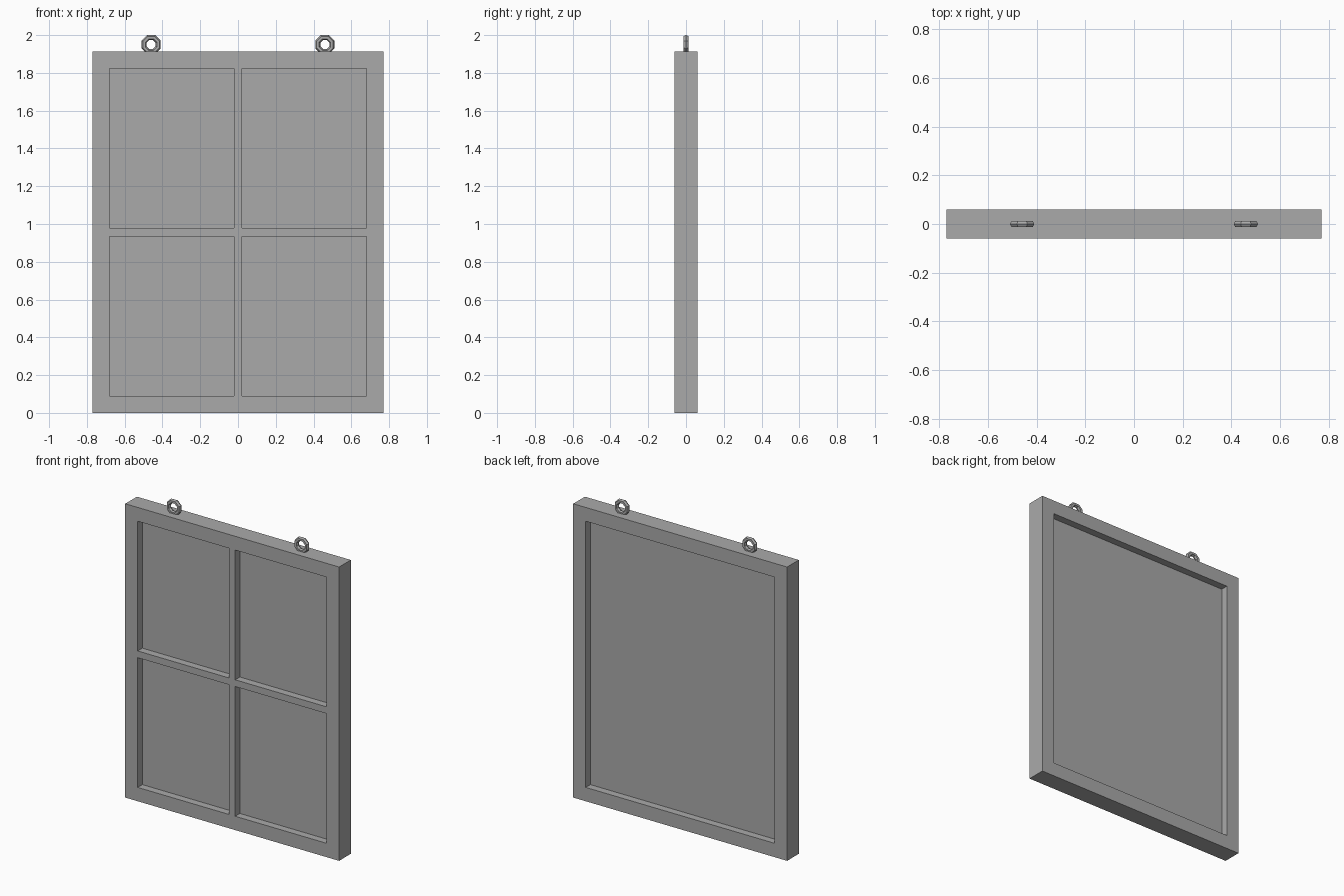
import bpy
import math

cube = bpy.data.objects.get("Cube")
if cube:
    bpy.data.objects.remove(cube, do_unlink=True)

W, H, D = 0.77, 1.912, 0.06      # half width, height, half depth
RIM, BAR = 0.09, 0.022           # rim width, half width of the glazing bars
PANEL = 0.012                    # half thickness of the inner panel

grey = bpy.data.materials.new("grey")
grey.use_nodes = True
colour = (0.40, 0.40, 0.40, 1)
grey.diffuse_color = colour
grey.node_tree.nodes["Principled BSDF"].inputs["Base Color"].default_value = colour


def box(name, low, high):
    """Box between two opposite corners."""
    bpy.ops.mesh.primitive_cube_add(size=1)
    ob = bpy.context.object
    ob.name = name
    ob.location = [(a + b) / 2 for a, b in zip(low, high)]
    ob.scale = [b - a for a, b in zip(low, high)]
    bpy.ops.object.transform_apply(location=True, rotation=False, scale=True)
    ob.data.materials.append(grey)
    return ob


def cutter(name, low, high):
    ob = box(name, low, high)
    ob.hide_render = True
    ob.hide_viewport = True
    return ob


# Solid slab, recessed by one large pocket behind and four panes in front
frame = box("window_frame", (-W, -D, 0), (W, D, H))
mid = H / 2
inner = W - RIM
pockets = [cutter("back_pocket", (-inner, PANEL, RIM), (inner, D * 2, H - RIM))]
for side, x0, x1 in (("right", -inner, -BAR), ("left", BAR, inner)):
    for level, z0, z1 in (("lower", RIM, mid - BAR), ("upper", mid + BAR, H - RIM)):
        pockets.append(cutter(f"{level}_{side}_pocket", (x0, -D * 2, z0), (x1, -PANEL, z1)))
for pocket in pockets:
    cut = frame.modifiers.new(pocket.name, "BOOLEAN")
    cut.operation = "DIFFERENCE"
    cut.solver = "EXACT"
    cut.object = pocket

# Hanging rings on the top edge
for side, x in (("right", -0.46), ("left", 0.46)):
    bpy.ops.mesh.primitive_torus_add(
        major_segments=8, minor_segments=6, major_radius=0.04, minor_radius=0.0145,
        location=(x, 0, 1.95), rotation=(math.pi / 2, math.pi / 8, 0))
    ring = bpy.context.object
    ring.name = f"{side}_hanging_ring"
    ring.data.materials.append(grey)
    ring.data.shade_flat()
